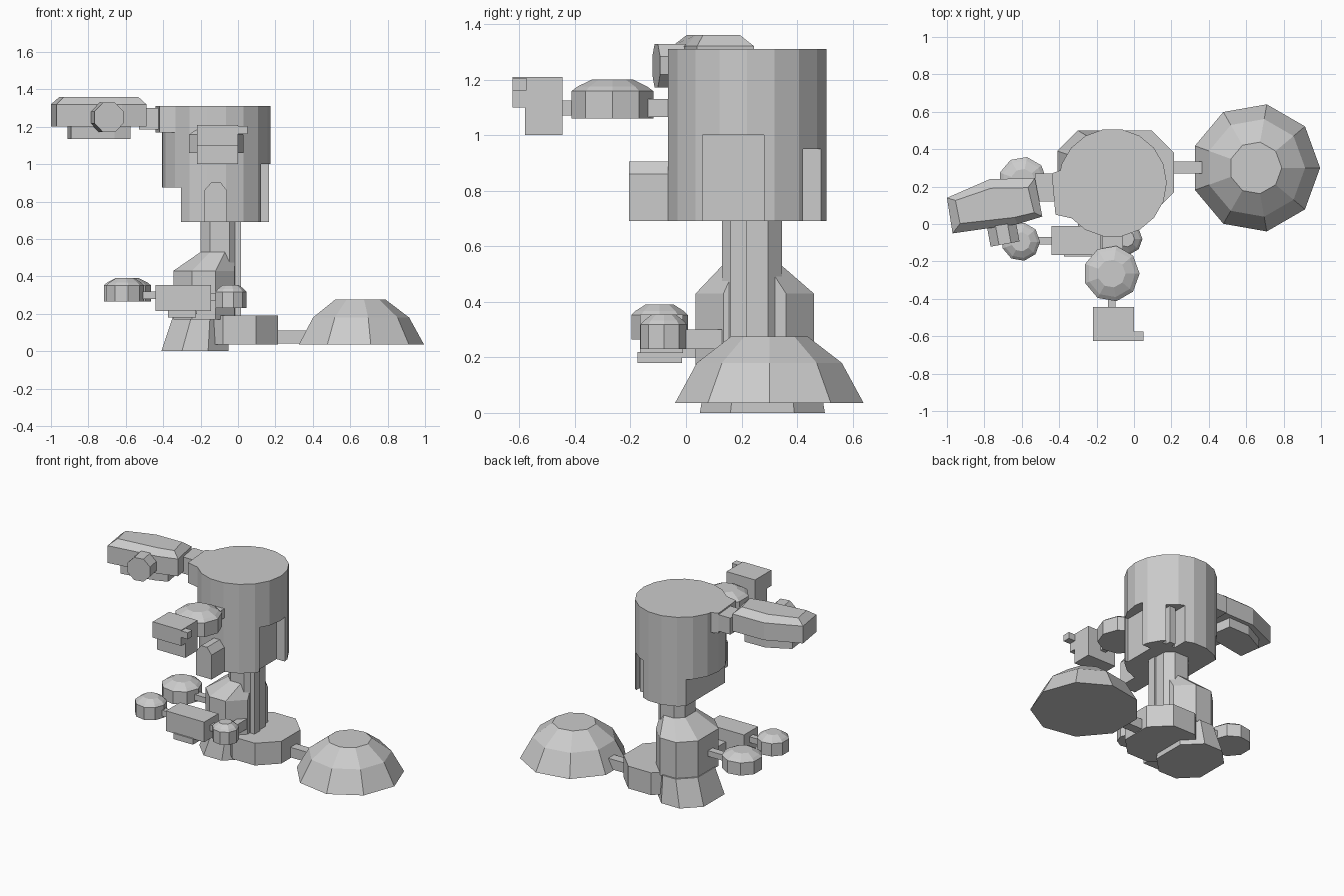
import bpy, bmesh, math
from mathutils import Vector, Matrix

old = bpy.data.objects.get("Cube")
if old:
    bpy.data.objects.remove(old, do_unlink=True)

grey = bpy.data.materials.new("plain_grey")
grey.use_nodes = True
colour = (0.6, 0.6, 0.6, 1)
grey.diffuse_color = colour
grey.node_tree.nodes["Principled BSDF"].inputs["Base Color"].default_value = colour


def loft(name, rings):
    """Closed solid through rings that share one point count."""
    bm = bmesh.new()
    loops = [[bm.verts.new(p) for p in r] for r in rings]
    n = len(loops[0])
    for a, b in zip(loops, loops[1:]):
        for i in range(n):
            j = (i + 1) % n
            bm.faces.new((a[i], a[j], b[j], b[i]))
    bm.faces.new(loops[0][::-1])
    bm.faces.new(loops[-1])
    bmesh.ops.recalc_face_normals(bm, faces=bm.faces)
    me = bpy.data.meshes.new(name)
    bm.to_mesh(me)
    bm.free()
    me.materials.append(grey)
    ob = bpy.data.objects.new(name, me)
    bpy.context.collection.objects.link(ob)
    return ob


def box(name, x, y, z):
    ring = [(x[0], y[0]), (x[1], y[0]), (x[1], y[1]), (x[0], y[1])]
    return loft(name, [[(a, b, h) for a, b in ring] for h in z])


def turned(name, x, y, n, profile, turn=0):
    """Faceted round part from (radius, height) steps."""
    ang = [turn + math.tau * i / n for i in range(n)]
    return loft(name, [[(x + r * math.cos(a), y + r * math.sin(a), z) for a in ang]
                       for r, z in profile])


def chamfered(x, y, c, z):
    """Rectangle ring with cut corners."""
    (a, b), (d, e) = x, y
    return [(p, q, z) for p, q in ((a + c, d), (b - c, d), (b, d + c), (b, e - c),
                                   (b - c, e), (a + c, e), (a, e - c), (a, d + c))]


def cut(target, name, x, y, z):
    cutter = box(name, x, y, z)
    cutter.hide_render = True
    cutter.hide_viewport = True
    cutter.display_type = 'WIRE'
    mod = target.modifiers.new(name, 'BOOLEAN')
    mod.object = cutter
    mod.operation = 'DIFFERENCE'
    mod.solver = 'EXACT'


# Main drum with recesses in its lower half
drum = turned("main_drum", -0.115, 0.22, 18, [(0.29, 0.69), (0.29, 1.31)])
cut(drum, "side_recess", (0.1, 0.4), (0.06, 0.28), (0.6, 1.0))
cut(drum, "back_recess", (-0.01, 0.09), (0.385, 0.7), (0.6, 0.95))
cut(drum, "left_recess", (-0.6, -0.305), (-0.2, 0.7), (0.6, 0.875))
box("back_recess_bar", (0.015, 0.06), (0.36, 0.42), (0.69, 0.95))

# Arched lug on the drum front
lug = [(-0.18, 0.69), (-0.06, 0.69), (-0.06, 0.86), (-0.095, 0.905), (-0.14, 0.905), (-0.18, 0.86)]
loft("front_lug", [[(x, y, z) for x, z in lug] for y in (-0.205, 0.03)])

# Column with ribs, and the tapered housing round its foot
loft("column", [chamfered((-0.2, 0.005), (0.13, 0.345), 0.05, z) for z in (0.18, 0.7)])
box("column_rib", (-0.06, 0.015), (0.16, 0.22), (0.18, 0.7))
loft("column_housing", [chamfered((-0.345, -0.02), (0.035, 0.46), 0.1, 0.17),
                        chamfered((-0.345, -0.02), (0.035, 0.46), 0.1, 0.43),
                        chamfered((-0.2, -0.02), (0.13, 0.345), 0.05, 0.53)])

# Base in two joined feet
loft("base_foot", [chamfered((-0.41, -0.05), (0.05, 0.5), 0.11, 0),
                   chamfered((-0.35, -0.05), (0.08, 0.47), 0.1, 0.18)])
loft("base_platform", [chamfered((-0.2, 0.215), (0.05, 0.5), 0.12, z) for z in (0.035, 0.19)])

# Large dome and its link
box("dome_link", (0.2, 0.37), (0.27, 0.335), (0.04, 0.11))
turned("large_dome", 0.65, 0.3, 9, [(0.345, 0.035), (0.265, 0.18), (0.14, 0.275)])

# Small domed knobs: position, radius, bottom, height
knobs = (("rear_knob", -0.595, 0.23, 0.13, 0.265, 0.125),
         ("left_knob", -0.605, -0.095, 0.103, 0.265, 0.125),
         ("small_knob", -0.04, -0.08, 0.085, 0.23, 0.125),
         ("front_pod", -0.12, -0.265, 0.15, 1.06, 0.14))
for name, x, y, r, z, h in knobs:
    turned(name, x, y, 9, [(r, z), (r, z + h * 0.7), (r * 0.85, z + h * 0.82), (r * 0.5, z + h)])

# Lower control box and links
box("control_box", (-0.44, -0.145), (-0.165, -0.01), (0.215, 0.355))
box("control_box_bottom", (-0.375, -0.225), (-0.175, -0.015), (0.18, 0.22))
box("left_knob_link", (-0.52, -0.43), (-0.11, -0.07), (0.28, 0.32))
box("small_knob_link", (-0.15, -0.1), (-0.1, -0.06), (0.27, 0.31))
box("small_knob_stem", (-0.07, -0.02), (-0.03, 0.13), (0.23, 0.3))
box("rear_knob_link", (-0.5, -0.33), (0.2, 0.25), (0.28, 0.32))
box("control_box_stem", (-0.3, -0.22), (-0.03, 0.15), (0.2, 0.27))

# Front instrument on its shaft
box("pod_link", (-0.17, -0.06), (-0.16, 0), (1.065, 1.13))
box("instrument_link", (-0.14, -0.1), (-0.46, -0.39), (1.07, 1.125))
box("instrument_box", (-0.22, -0.0), (-0.58, -0.445), (1.0, 1.21))
box("instrument_face", (-0.22, -0.0), (-0.625, -0.575), (1.1, 1.21))
box("instrument_tab", (-0.01, 0.05), (-0.625, -0.575), (1.16, 1.205))

# Bracket that carries the side arm
plate = [(-0.2, 0.0), (-0.42, 0.05), (-0.44, 0.27), (-0.36, 0.3), (-0.2, 0.4)]
loft("arm_plate", [[(x, y, z) for x, y in plate] for z in (1.17, 1.31)])
box("arm_bracket", (-0.53, -0.42), (0.12, 0.27), (1.185, 1.3))

# Side arm body, chamfered along its upper edges
arm = [(-0.97, -0.05), (-0.62, 0.0), (-0.49, 0.04), (-0.53, 0.245), (-0.77, 0.24), (-1.0, 0.14)]
mid = Vector((-0.74, 0.1))


def arm_ring(scale, z):
    return [(mid.x + (x - mid.x) * (1 + scale) / 2, mid.y + (y - mid.y) * scale, z) for x, y in arm]


loft("arm_body", [arm_ring(1, 1.2), arm_ring(1, 1.32), arm_ring(0.65, 1.36)])
loft("arm_underside", [[(mid.x + (x - mid.x) * 0.66, mid.y + (y - mid.y) * 0.8, z)
                        for x, y in arm] for z in (1.135, 1.21)])

# Faceted button on the arm front
button = turned("arm_button", 0, 0, 8, [(0.085, 0), (0.085, 0.17)], math.pi / 8)
button.data.transform(Matrix.Translation((-0.72, 0.06, 1.25))
                      @ Matrix.Rotation(0.18, 4, 'Z') @ Matrix.Rotation(math.pi / 2, 4, 'X'))
